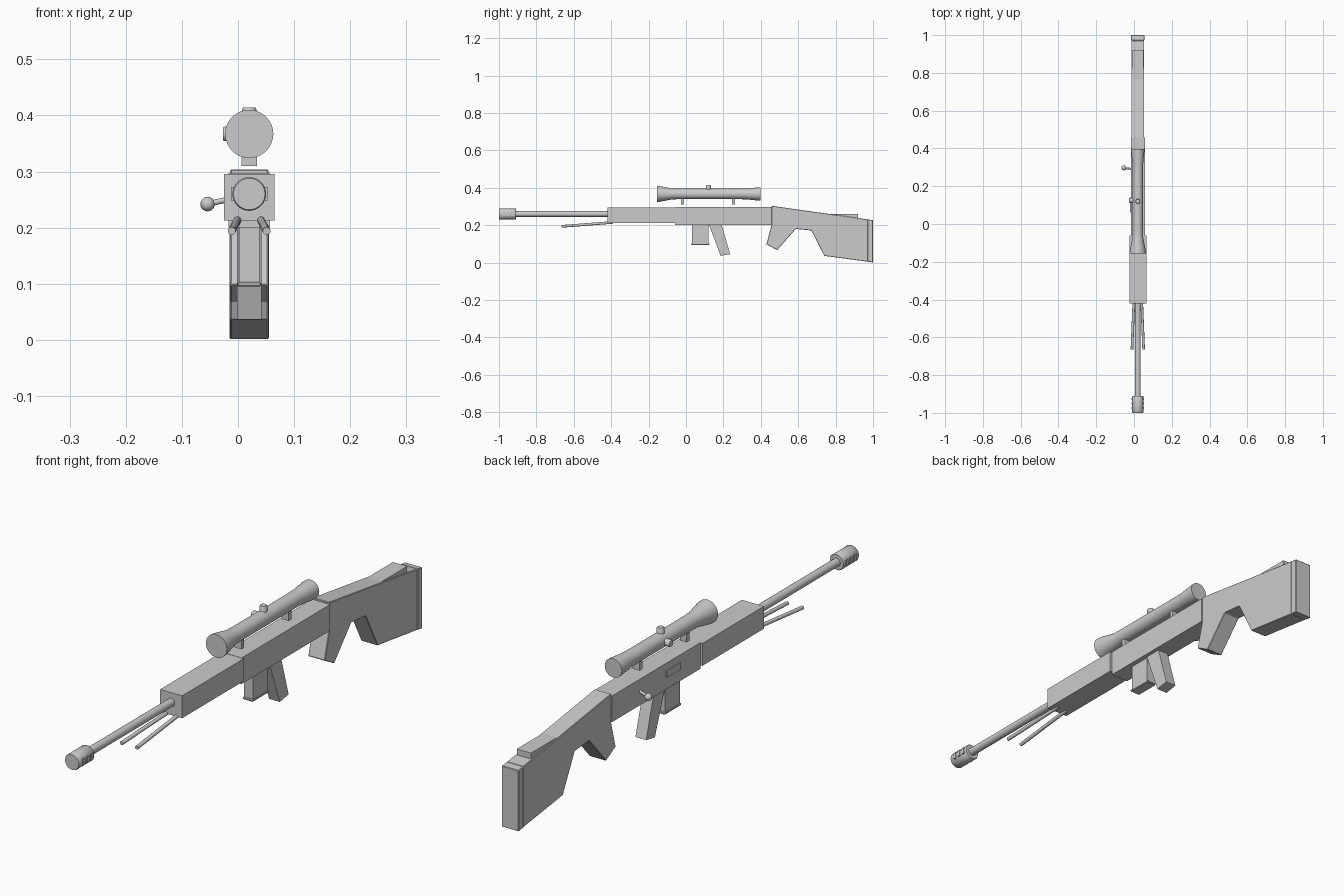
import bpy, bmesh, math
from mathutils import Vector

cube = bpy.data.objects.get("Cube")
if cube:
    bpy.data.objects.remove(cube, do_unlink=True)

AXIS = 0.02  # x of the centre line

grey = bpy.data.materials.new("plain_grey")
grey.use_nodes = True
COLOUR = (0.6, 0.6, 0.6, 1)
grey.diffuse_color = COLOUR
grey.node_tree.nodes["Principled BSDF"].inputs["Base Color"].default_value = COLOUR


def finish(name, bm, smooth=False, bevel=0):
    bmesh.ops.recalc_face_normals(bm, faces=bm.faces[:])
    mesh = bpy.data.meshes.new(name)
    bm.to_mesh(mesh)
    bm.free()
    obj = bpy.data.objects.new(name, mesh)
    bpy.context.collection.objects.link(obj)
    mesh.materials.append(grey)
    if bevel:
        mod = obj.modifiers.new("soft_edges", "BEVEL")
        mod.width = bevel
        mod.segments = 1
    if smooth:
        bpy.ops.object.select_all(action="DESELECT")
        obj.select_set(True)
        bpy.context.view_layer.objects.active = obj
        bpy.ops.object.shade_smooth_by_angle(angle=math.radians(35))
    return obj


def plate(name, points, width, x=AXIS, bevel=0):
    """Side profile of (y, z) points, extruded across x."""
    bm = bmesh.new()
    face = bm.faces.new([bm.verts.new((x - width / 2, y, z)) for y, z in points])
    made = bmesh.ops.extrude_face_region(bm, geom=[face])["geom"]
    verts = [v for v in made if isinstance(v, bmesh.types.BMVert)]
    bmesh.ops.translate(bm, verts=verts, vec=(width, 0, 0))
    return finish(name, bm, bevel=bevel)


def box(name, y0, y1, z0, z1, width, x=AXIS, bevel=0):
    return plate(name, [(y0, z0), (y1, z0), (y1, z1), (y0, z1)], width, x, bevel)


def turned(name, start, direction, profile, sides=32):
    """Solid of rings (distance, radius) along a direction."""
    bm = bmesh.new()
    turn = Vector(direction).to_track_quat("Z", "Y")
    rings = []
    for dist, rad in profile:
        ring = []
        for i in range(sides):
            a = math.tau * i / sides
            p = Vector((rad * math.cos(a), rad * math.sin(a), dist))
            ring.append(bm.verts.new(Vector(start) + turn @ p))
        rings.append(ring)
    for low, high in zip(rings, rings[1:]):
        for i in range(sides):
            j = (i + 1) % sides
            bm.faces.new((low[i], low[j], high[j], high[i]))
    bm.faces.new(rings[0])
    bm.faces.new(rings[-1])
    return finish(name, bm, smooth=True)


def rod(name, start, end, radius, sides=16):
    d = Vector(end) - Vector(start)
    return turned(name, start, d, [(0, radius), (d.length, radius)], sides)


# Barrel and slotted muzzle brake
rod("barrel", (AXIS, -0.92, 0.26), (AXIS, -0.41, 0.26), 0.015, 24)
turned("muzzle_brake", (AXIS, -1, 0.26), (0, 1, 0),
       [(0, 0.028), (0.003, 0.03), (0.087, 0.03), (0.09, 0.028)])
for i in range(3):
    y = -0.98 + i * 0.024
    box(f"brake_slot_{i + 1}", y, y + 0.012, 0.248, 0.272, 0.065)

# Body
box("fore_end", -0.42, -0.06, 0.213, 0.296, 0.09)
box("receiver", -0.06, 0.457, 0.2, 0.297, 0.074)
box("ejection_port", 0.06, 0.14, 0.245, 0.27, 0.006, x=-0.018)

# Stock, cheek rest and butt pad
plate("stock", [(0.457, 0.304), (0.972, 0.231), (0.972, 0.005), (0.74, 0.036),
                (0.67, 0.172), (0.587, 0.18), (0.487, 0.067), (0.43, 0.098),
                (0.457, 0.2)], 0.068, bevel=0.002)
plate("cheek_rest", [(0.757, 0.26), (0.92, 0.26), (0.92, 0.225), (0.757, 0.25)], 0.058)
plate("butt_pad", [(0.972, 0.231), (1, 0.227), (1, 0.001), (0.972, 0.005)], 0.07,
      bevel=0.002)

# Magazine and forward grip
box("magazine", 0.033, 0.12, 0.1, 0.21, 0.036)
box("magazine_base", 0.028, 0.125, 0.095, 0.103, 0.042, bevel=0.002)
plate("forward_grip", [(0.122, 0.205), (0.19, 0.205), (0.236, 0.045), (0.185, 0.036)], 0.044)

# Scope, with mounts and knobs
turned("scope", (AXIS, -0.155, 0.367), (0, 1, 0),
       [(0, 0.043), (0.015, 0.042), (0.08, 0.029), (0.11, 0.028), (0.45, 0.028),
        (0.48, 0.029), (0.54, 0.035), (0.552, 0.035)])
for name, y in (("front_mount", -0.02), ("rear_mount", 0.255)):
    box(name, y - 0.008, y + 0.008, 0.31, 0.347, 0.028)
KNOB = [(0, 0.013), (0.044, 0.013), (0.047, 0.011)]
turned("top_knob", (AXIS, 0.12, 0.367), (0, 0, 1), KNOB, 20)
turned("side_knob", (AXIS, 0.125, 0.367), (-1, 0, 0), KNOB, 20)

# Bolt handle
rod("bolt_stem", (0, 0.29, 0.254), (-0.055, 0.297, 0.242), 0.005)
bm = bmesh.new()
bmesh.ops.create_uvsphere(bm, u_segments=16, v_segments=10, radius=0.013)
bmesh.ops.translate(bm, verts=bm.verts[:], vec=(-0.054, 0.297, 0.242))
finish("bolt_knob", bm, smooth=True)

# Folded support legs
for name, side in (("left_leg", 1), ("right_leg", -1)):
    rod(name, (AXIS + side * 0.02, -0.39, 0.215),
        (AXIS + side * 0.031, -0.665, 0.194), 0.007)
